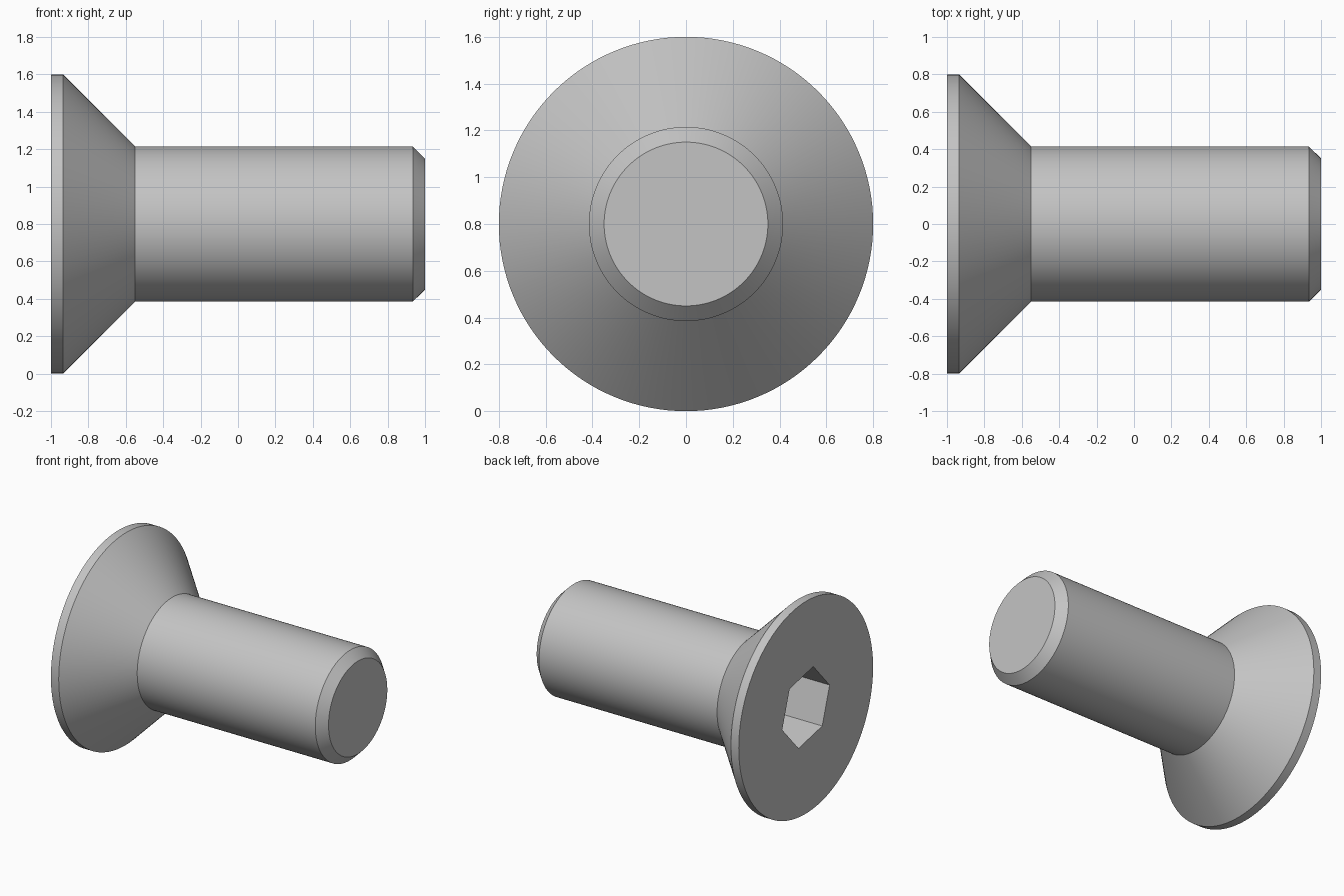
import bpy
import bmesh
from math import radians
from mathutils import Matrix

cube = bpy.data.objects.get("Cube")
if cube:
    bpy.data.objects.remove(cube, do_unlink=True)

AXIS_HEIGHT = 0.8
SEGMENTS = 128

steel = bpy.data.materials.new("grey_steel")
steel.use_nodes = True
steel.diffuse_color = (0.55, 0.55, 0.55, 1)
steel.node_tree.nodes["Principled BSDF"].inputs["Base Color"].default_value = (0.55, 0.55, 0.55, 1)


def make_object(name, bm):
    bmesh.ops.recalc_face_normals(bm, faces=bm.faces)
    mesh = bpy.data.meshes.new(name)
    bm.to_mesh(mesh)
    bm.free()
    mesh.materials.append(steel)
    obj = bpy.data.objects.new(name, mesh)
    bpy.context.collection.objects.link(obj)
    obj.location.z = AXIS_HEIGHT
    return obj


# Screw body: head rim, countersunk cone, shank and chamfered tip, turned about x
profile = [(-1, 0), (-1, 0.8), (-0.935, 0.8), (-0.55, 0.415),
           (0.935, 0.415), (1, 0.35), (1, 0)]
bm = bmesh.new()
points = [bm.verts.new((x, 0, r)) for x, r in profile]
edges = [bm.edges.new(pair) for pair in zip(points, points[1:])]
bmesh.ops.spin(bm, geom=points + edges, cent=(0, 0, 0), axis=(1, 0, 0),
               angle=radians(360), steps=SEGMENTS)
bmesh.ops.remove_doubles(bm, verts=bm.verts, dist=0.0005)
# Merge the end fans into single flat caps
bmesh.ops.dissolve_verts(bm, verts=[v for v in bm.verts if v.co.yz.length < 0.01])
screw = make_object("countersunk_screw", bm)

# Hexagonal drive socket, sunk into the head
bm = bmesh.new()
bmesh.ops.create_cone(bm, cap_ends=True, segments=6, radius1=0.289, radius2=0.289, depth=0.9,
                      matrix=Matrix.Translation((-1, 0, 0))
                      @ Matrix.Rotation(radians(17.7), 4, "X")
                      @ Matrix.Rotation(radians(90), 4, "Y")
                      @ Matrix.Rotation(radians(30), 4, "Z"))
cutter = make_object("socket_cutter", bm)
cutter.hide_render = True

cut = screw.modifiers.new("hex_socket", "BOOLEAN")
cut.operation = "DIFFERENCE"
cut.solver = "EXACT"
cut.object = cutter

bpy.ops.object.select_all(action="DESELECT")
screw.select_set(True)
bpy.context.view_layer.objects.active = screw
bpy.ops.object.modifier_apply(modifier=cut.name)
bpy.data.objects.remove(cutter, do_unlink=True)
bpy.ops.object.shade_smooth_by_angle(angle=radians(30))
